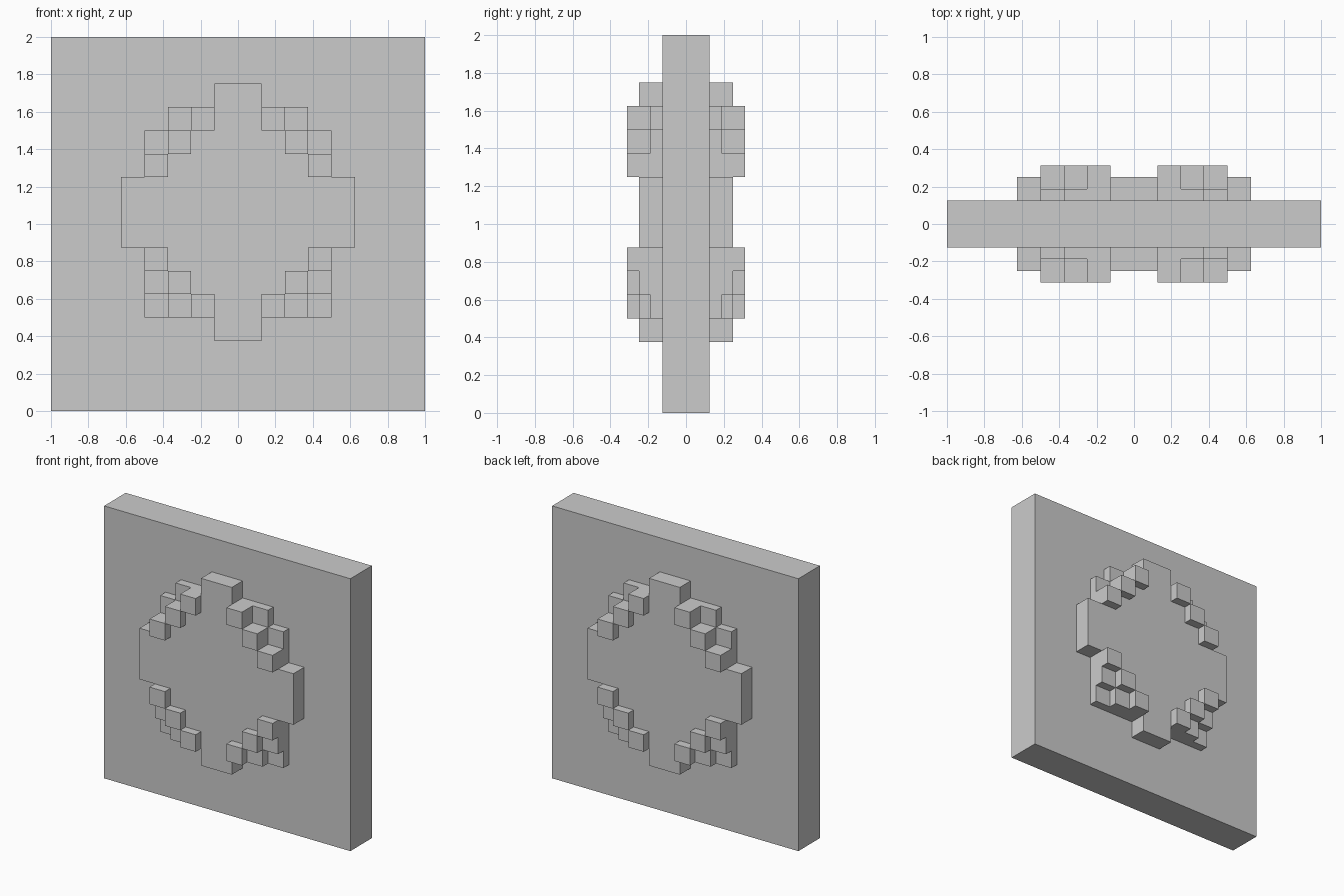
import bpy, bmesh

if "Cube" in bpy.data.objects:
    bpy.data.objects.remove(bpy.data.objects["Cube"])

U = 0.125  # block module


def finish(name, bm):
    bmesh.ops.recalc_face_normals(bm, faces=bm.faces)
    mesh = bpy.data.meshes.new(name)
    bm.to_mesh(mesh)
    bm.free()
    obj = bpy.data.objects.new(name, mesh)
    bpy.context.collection.objects.link(obj)
    return obj


def prism(name, outline, depth):
    """Extrude an x/z outline through the slab to +-depth."""
    bm = bmesh.new()
    face = bm.faces.new([bm.verts.new((x, -depth, z)) for x, z in outline])
    ext = bmesh.ops.extrude_face_region(bm, geom=[face])["geom"]
    verts = [v for v in ext if isinstance(v, bmesh.types.BMVert)]
    bmesh.ops.translate(bm, vec=(0, 2 * depth, 0), verts=verts)
    return finish(name, bm)


def block(name, x0, x1, z0, z1, depth):
    return prism(name, [(x0, z0), (x1, z0), (x1, z1), (x0, z1)], depth)


# Square slab
block("slab", -1, 1, 0, 2, U)

# Stepped medallion raised on both faces: (half width, bottom, top) in modules
steps = [(1, 3, 5), (2, 5, 6), (3, 6, 7), (5, 7, 10), (3, 10, 11), (2, 11, 12), (1, 12, 14)]
right = [(w * U, z * U) for w, z0, z1 in steps for z in (z0, z1)]
left = [(-x, z) for x, z in reversed(right)]
prism("medallion", right + left, 2 * U)

# Corner blocks: (name, column, row, depth), mirrored left and right
blocks = []
for i in range(3):
    blocks.append(("upper_stud", 1 + i, 12 - i, 2.5))
    blocks.append(("lower_stud", 1 + i, 4 + i, 2.5))
for i in range(2):
    blocks.append(("upper_backing", 2 + i, 12 - i, 1.5))
    blocks.append(("lower_backing", 2 + i, 4 + i, 2))
blocks.append(("lower_corner", 3, 4, 1.5))

for name, col, row, depth in blocks:
    for side, s in (("left", -1), ("right", 1)):
        x0, x1 = sorted((s * col * U, s * (col + 1) * U))
        block(f"{name}_{side}", x0, x1, row * U, (row + 1) * U, depth * U)
